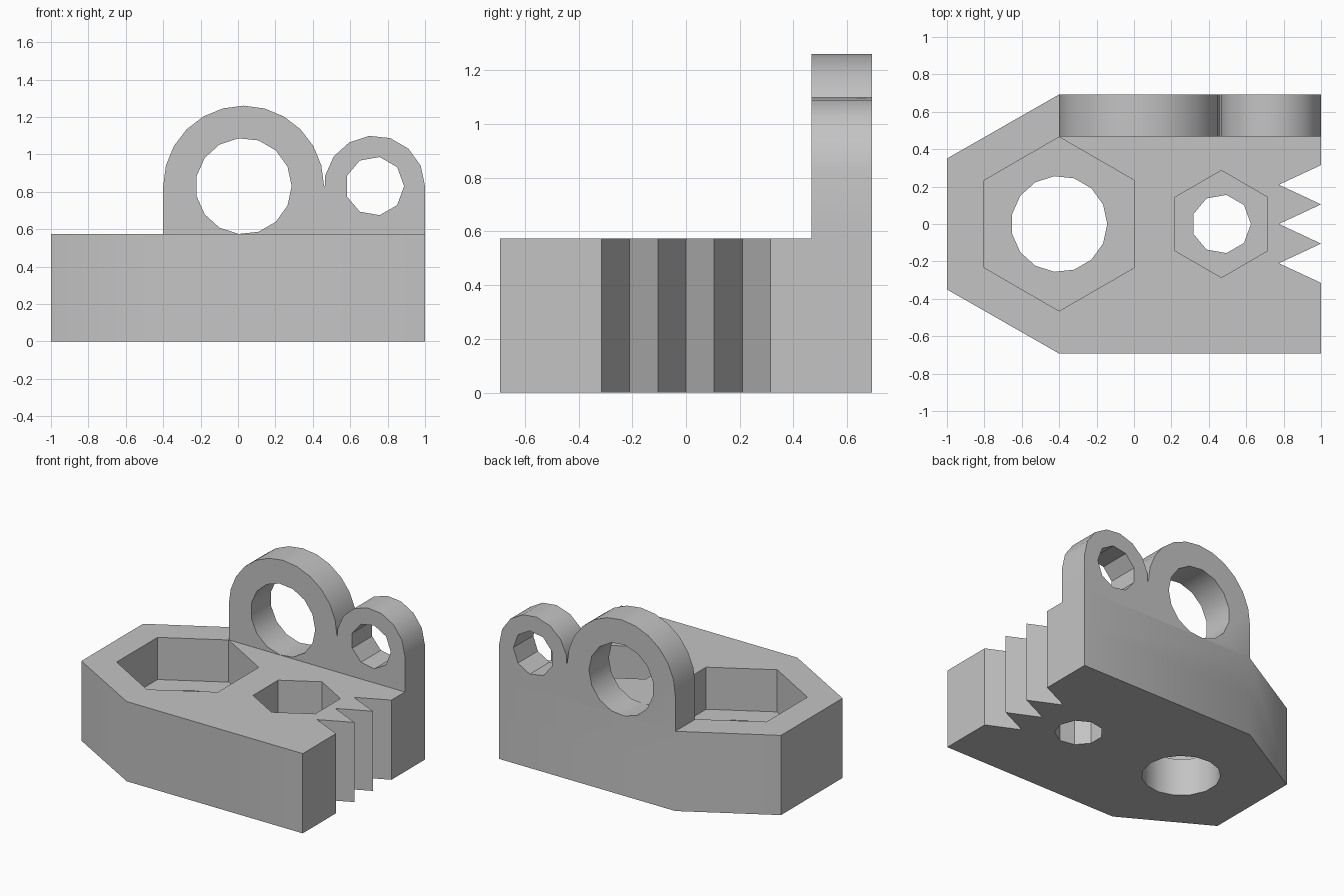
import bpy
import bmesh
from math import cos, sin, radians

if "Cube" in bpy.data.objects:
    bpy.data.objects.remove(bpy.data.objects["Cube"], do_unlink=True)

grey = bpy.data.materials.new("plain grey")
grey.use_nodes = True
colour = (0.55, 0.55, 0.55, 1)
grey.diffuse_color = colour
grey.node_tree.nodes["Principled BSDF"].inputs["Base Color"].default_value = colour

BASE_TOP = 0.573
BACK = 0.693
LUG_FRONT = 0.467
LUG_Z = 0.83


def arc(cx, cy, r, step, start=0, end=360):
    """Points on a circle from start up to and including end (degrees)."""
    count = round((end - start) / step) + (0 if end - start == 360 else 1)
    angles = [radians(start + i * step) for i in range(count)]
    return [(cx + r * cos(a), cy + r * sin(a)) for a in angles]


def prism(name, outline, low, high, axis="z"):
    """Extrude a flat outline along z or y."""
    bm = bmesh.new()
    place = (lambda a, b: (a, b, low)) if axis == "z" else (lambda a, b: (a, low, b))
    face = bm.faces.new([bm.verts.new(place(a, b)) for a, b in outline])
    shift = (0, 0, high - low) if axis == "z" else (0, high - low, 0)
    new = bmesh.ops.extrude_face_region(bm, geom=[face])["geom"]
    bmesh.ops.translate(bm, vec=shift, verts=[v for v in new if isinstance(v, bmesh.types.BMVert)])
    bmesh.ops.recalc_face_normals(bm, faces=bm.faces)
    mesh = bpy.data.meshes.new(name)
    bm.to_mesh(mesh)
    bm.free()
    mesh.materials.append(grey)
    obj = bpy.data.objects.new(name, mesh)
    bpy.context.collection.objects.link(obj)
    return obj


# Base block: tapered left end, saw teeth on the other end
teeth = [(1 if i % 2 == 0 else 0.775, -0.315 + i * 0.105) for i in range(7)]
outline = [(-1, 0.35), (-1, -0.35), (-0.4, -BACK), (1, -BACK)] + teeth + [(1, BACK), (-0.4, BACK)]
body = prism("bracket_body", outline, 0, BASE_TOP)

# Upright plate with a large and a small rounded lug
profile = [(-0.4, 0.3), (1, 0.3)]
profile += arc(0.73, LUG_Z, 0.27, 24, 0, 168)
profile += [(0.466, LUG_Z)]
profile += arc(0.03, LUG_Z, 0.43, 15, 0, 180)
helpers = [(prism("upright_lugs", profile, LUG_FRONT, BACK, "y"), "UNION")]

# Hexagonal pockets with round through holes, and matching lug holes
for size, base_x, lug_x, hex_r, hole_r, step in (
    ("large", -0.4, 0.03, 0.465, 0.257, 24),
    ("small", 0.467, 0.73, 0.286, 0.158, 40),
):
    pocket = prism(size + "_hex_pocket", arc(base_x, 0, hex_r, 60, 30, 390), 0.27, 0.8)
    hole = prism(size + "_base_hole", arc(base_x, 0, hole_r, step), -0.2, 0.4)
    lug_hole = prism(size + "_lug_hole", arc(lug_x, LUG_Z, hole_r, step), 0.3, 0.9, "y")
    helpers += [(cutter, "DIFFERENCE") for cutter in (pocket, hole, lug_hole)]

for helper, operation in helpers:
    mod = body.modifiers.new(helper.name, "BOOLEAN")
    mod.operation = operation
    mod.solver = "EXACT"
    mod.object = helper

# Bake the booleans and drop the helpers
depsgraph = bpy.context.evaluated_depsgraph_get()
baked = bpy.data.meshes.new_from_object(body.evaluated_get(depsgraph))
body.modifiers.clear()
body.data = baked
baked.materials.clear()
baked.materials.append(grey)
for helper, operation in helpers:
    bpy.data.objects.remove(helper, do_unlink=True)

# Smooth the round surfaces, keep the flat edges sharp
bpy.ops.object.select_all(action="DESELECT")
body.select_set(True)
bpy.context.view_layer.objects.active = body
bpy.ops.object.shade_smooth_by_angle(angle=radians(30))
